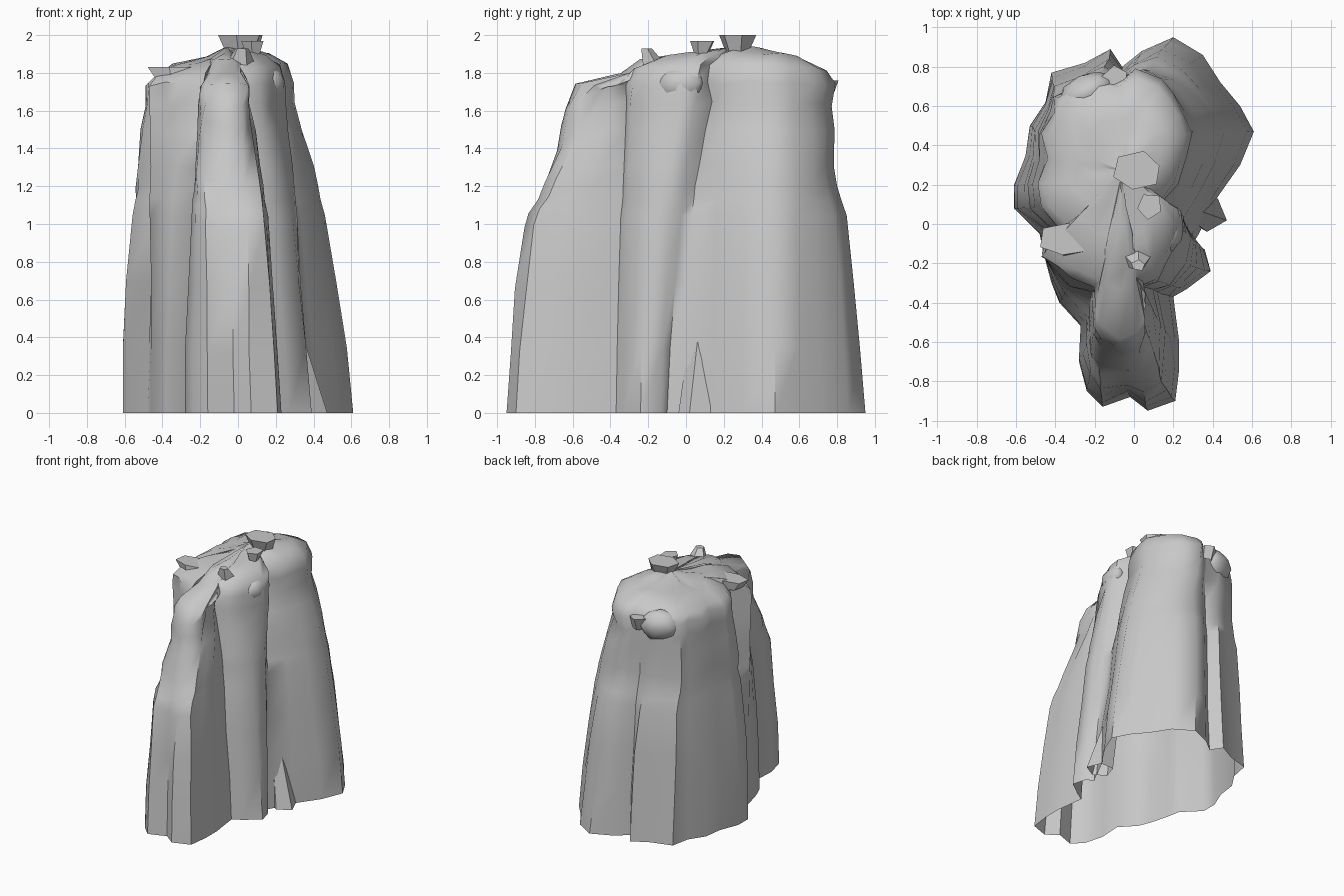
import bpy, bmesh, math, random
from mathutils import Matrix, Vector

random.seed(7)
cube = bpy.data.objects.get("Cube")
if cube:
    bpy.data.objects.remove(cube, do_unlink=True)

# One grey stone material
stone = bpy.data.materials.new("grey stone")
stone.use_nodes = True
colour = (0.58, 0.58, 0.58, 1)
stone.diffuse_color = colour
stone.node_tree.nodes["Principled BSDF"].inputs["Base Color"].default_value = colour


def finish(bm, name, angle):
    """Turn a bmesh into a shaded stone object."""
    bmesh.ops.recalc_face_normals(bm, faces=bm.faces)
    mesh = bpy.data.meshes.new(name)
    bm.to_mesh(mesh)
    bm.free()
    mesh.materials.append(stone)
    obj = bpy.data.objects.new(name, mesh)
    bpy.context.collection.objects.link(obj)
    bpy.ops.object.select_all(action="DESELECT")
    obj.select_set(True)
    bpy.context.view_layer.objects.active = obj
    bpy.ops.object.shade_smooth_by_angle(angle=math.radians(angle))


def bridge(bm, lower, upper):
    """Join two rings of equal length with quads."""
    count = len(lower)
    for i in range(count):
        j = (i + 1) % count
        bm.faces.new((lower[i], lower[j], upper[j], upper[i]))


def jitter(amount):
    return Vector([random.uniform(-amount, amount) for axis in range(3)])


# Ground outline, anticlockwise from the front, with its fluted grooves
foot_outline = [
    (-.16, -.93), (-.02, -.88), (.07, -.95), (.21, -.9), (.23, -.74), (.23, -.6),
    (.2, -.37), (.27, -.33), (.39, -.24), (.36, -.13), (.3, -.1), (.33, -.05),
    (.42, .13), (.54, .3), (.61, .47), (.54, .6), (.44, .72), (.35, .86),
    (.2, .95), (.04, .88), (-.06, .8), (-.12, .89), (-.25, .82), (-.42, .77),
    (-.45, .62), (-.53, .5), (-.55, .35), (-.61, .2), (-.61, .08), (-.48, -.05),
    (-.46, -.15), (-.42, -.3), (-.38, -.4), (-.27, -.52), (-.28, -.7), (-.24, -.85)]

# Matching outline of the upper rim
rim_outline = [
    (-.18, -.58), (-.07, -.65), (.02, -.62), (.06, -.55), (.05, -.46), (.07, -.4),
    (.02, -.31), (.12, -.29), (.18, -.18), (.25, -.04), (.24, .05), (.15, .12),
    (.23, .2), (.27, .33), (.3, .47), (.26, .57), (.2, .66), (.13, .74),
    (.02, .79), (-.05, .76), (-.1, .72), (-.2, .75), (-.3, .7), (-.4, .65),
    (-.42, .55), (-.46, .45), (-.45, .33), (-.48, .2), (-.47, .08), (-.36, -.03),
    (-.47, -.16), (-.38, -.22), (-.3, -.28), (-.19, -.33), (-.2, -.42), (-.2, -.52)]

# How far each side has moved from foot to rim at these height fractions
heights = (0, .2, .4, .6, .65, .69, .75, .86, .94, 1)
front_moves = (0, .07, .15, .28, .36, .5, .6, .88, .99, 1)
back_moves = (0, .18, .38, .62, .8, .92, 1.03, 1, 1.04, 1)
left_moves = (0, .12, .3, .47, .54, .6, .68, .87, 1.03, 1)
right_moves = (0, .04, .15, .4, .5, .56, .62, .73, 1, 1)


def wall_point(foot, rim, level):
    """Slide a foot point toward the rim, each axis by its own side's slope."""
    across = left_moves if foot[0] > 0 else right_moves
    along = across
    if foot[1] < -.5:
        along = front_moves
    elif foot[1] > .75:
        along = back_moves
    return Vector((foot[0] + (rim[0] - foot[0]) * across[level],
                   foot[1] + (rim[1] - foot[1]) * along[level],
                   heights[level] * rim_height(rim[1])))


def rim_height(y):
    """The front pillar slopes down from the main mass."""
    return min(1.74, 1.62 + .45 * (y + .65))


def build_cliff():
    bm = bmesh.new()
    rings = []
    # Fluted walls, open underneath
    for level, height in enumerate(heights):
        ring = []
        for foot, rim in zip(foot_outline, rim_outline):
            point = wall_point(foot, rim, level)
            if level:
                point += jitter(.014 if height > .9 else .006)
            ring.append(bm.verts.new(point))
        rings.append(ring)
    # Craggy summit closing in on its middle
    peak = Vector((-.06, .27, 1.94))
    for inward, main_z, pillar_z in ((.08, 1.82, 1.74), (.33, 1.88, 1.8),
                                     (.45, 1.89, 1.87), (.7, 1.91, 1.9)):
        ring = []
        for rim in rim_outline:
            point = Vector((*rim, 0)).lerp(peak, inward)
            point.z = pillar_z if rim[1] < -.39 else main_z + .08 * rim[0]
            ring.append(bm.verts.new(point + jitter(.01)))
        rings.append(ring)
    for lower, upper in zip(rings, rings[1:]):
        bridge(bm, lower, upper)
    tip = bm.verts.new(peak)
    last = rings[-1]
    for i, vert in enumerate(last):
        bm.faces.new((vert, last[(i + 1) % len(last)], tip))
    finish(bm, "cliff_body", 50)


def build_shard(name, bottom, top, bottom_size, top_size, turn=0, sides=6):
    """A rough, leaning block between two irregular rings."""
    bm = bmesh.new()
    rings = []
    for centre, size in ((bottom, bottom_size), (top, top_size)):
        ring = []
        for i in range(sides):
            a = turn + math.tau * i / sides
            reach = random.uniform(.85, 1.1)
            offset = Vector((size[0] * math.cos(a), size[1] * math.sin(a), 0))
            ring.append(bm.verts.new(Vector(centre) + offset * reach))
        rings.append(ring)
    bridge(bm, *rings)
    bm.faces.new(rings[1])
    finish(bm, name, 35)


def build_boulder(name, centre, size, turn):
    """A lumpy rounded rock."""
    bm = bmesh.new()
    place = (Matrix.Translation(centre) @ Matrix.Rotation(turn, 4, "Z")
             @ Matrix.Diagonal((*size, 1)))
    bmesh.ops.create_icosphere(bm, subdivisions=2, radius=1, matrix=place)
    for vert in bm.verts:
        vert.co += jitter(.008)
    finish(bm, name, 50)


build_cliff()

# Loose slabs on the summit
build_shard("summit_slab", (.02, .27, 1.9), (.02, .27, 2), (.08, .06), (.13, .1), .3)
build_shard("summit_stone", (.08, .08, 1.88), (.08, .09, 1.97), (.03, .03), (.07, .07), .8, 5)
build_shard("front_crag", (.01, -.17, 1.84), (.02, -.21, 1.93), (.08, .07), (.04, .03), .2, 5)

# Overhanging rocks around the rim
build_shard("right_ledge", (-.34, -.08, 1.76), (-.35, -.08, 1.83), (.1, .09), (.13, .09), .4)
build_shard("back_ledge", (-.09, .72, 1.66), (-.09, .74, 1.76), (.05, .05), (.07, .08), .5, 5)
build_boulder("back_boulder", (-.24, .67, 1.7), (.15, .09, .12), .5)
build_boulder("left_boulder", (.18, -.03, 1.74), (.07, .13, .09), -.2)

# Rock against the left wall
build_shard("foot_rock", (.37, .05, 0), (.28, .09, .5), (.1, .1), (.04, .06), -.3, 5)
